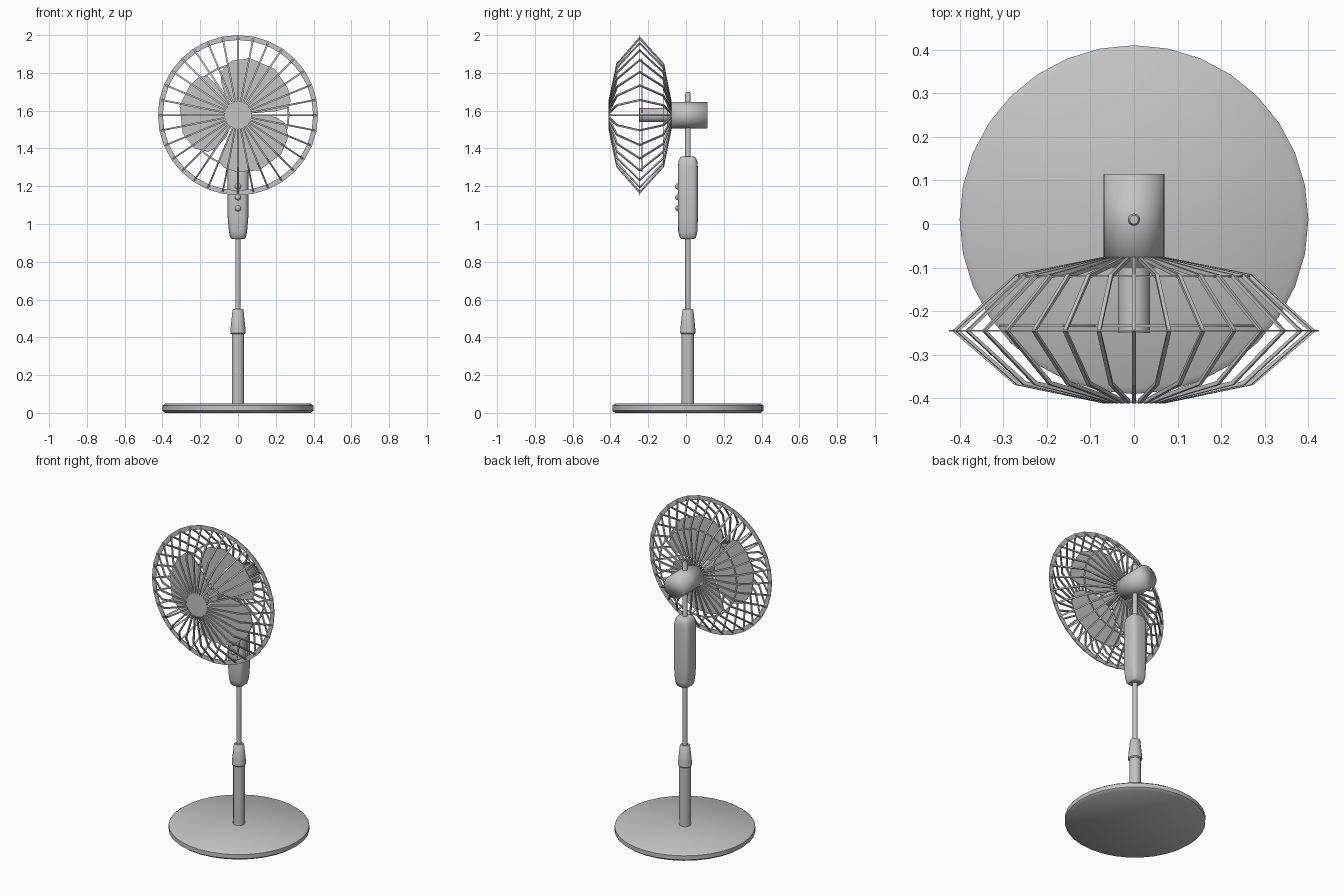
import bpy
import bmesh
import math
from mathutils import Matrix, Vector

cube = bpy.data.objects.get("Cube")
if cube:
    bpy.data.objects.remove(cube)

grey = bpy.data.materials.new("light_grey")
grey.use_nodes = True
COLOUR = (0.55, 0.55, 0.55, 1)
grey.diffuse_color = COLOUR
grey.node_tree.nodes["Principled BSDF"].inputs["Base Color"].default_value = COLOUR

AXIS_Y = 0.01          # stand centre line
HEAD_Z = 1.576         # fan axis height
GUARD_Y = -0.245       # plane of the guard rim
UP = Matrix.Translation((0, AXIS_Y, 0))
# local z becomes world y, for parts turned about the fan axis
HEAD = Matrix.Translation((0, 0, HEAD_Z)) @ Matrix.Rotation(-math.pi / 2, 4, "X")


def finish(name, bm, matrix, angle=40):
    bmesh.ops.transform(bm, matrix=matrix, verts=bm.verts)
    bmesh.ops.recalc_face_normals(bm, faces=bm.faces)
    mesh = bpy.data.meshes.new(name)
    bm.to_mesh(mesh)
    bm.free()
    mesh.materials.append(grey)
    obj = bpy.data.objects.new(name, mesh)
    bpy.context.collection.objects.link(obj)
    bpy.ops.object.select_all(action="DESELECT")
    obj.select_set(True)
    bpy.context.view_layer.objects.active = obj
    bpy.ops.object.shade_smooth_by_angle(angle=math.radians(angle))
    return obj


def bridge(bm, rings):
    for a, b in zip(rings, rings[1:]):
        for i in range(len(a)):
            j = (i + 1) % len(a)
            bm.faces.new((a[i], a[j], b[j], b[i]))


def lathe(name, profile, matrix, sides=32, closed=False, angle=40):
    """Turn (radius, height) points about local z; closed makes a hoop."""
    bm = bmesh.new()
    rings = []
    for r, h in profile:
        turns = [math.tau * i / sides for i in range(sides)]
        rings.append([bm.verts.new((r * math.cos(t), r * math.sin(t), h)) for t in turns])
    bridge(bm, rings + rings[:1] if closed else rings)
    if not closed:
        bm.faces.new(rings[0])
        bm.faces.new(rings[-1])
    return finish(name, bm, matrix, angle)


def hoop(name, inner, outer, y, half):
    lathe(name, [(inner, y - half), (outer, y - half), (outer, y + half), (inner, y + half)],
          HEAD, closed=True)


# Stand: base, telescopic pole and collar
lathe("base", [(0.385, 0), (0.4, 0.012), (0.4, 0.038), (0.385, 0.049)], UP)
lathe("lower_pole", [(0.033, 0.045), (0.033, 0.43)], UP, 24)
lathe("collar", [(0.036, 0.418), (0.041, 0.424), (0.039, 0.45), (0.029, 0.545), (0.024, 0.55)], UP, 24)
lathe("upper_pole", [(0.014, 0.54), (0.014, 1.69), (0.01, 1.698)], UP, 16)

# Control housing: rounded-rectangle sections lofted upward
bm = bmesh.new()
rings = []
for z, hx, hy in [(0.92, 0.032, 0.034), (0.928, 0.041, 0.043), (0.96, 0.048, 0.051), (1.04, 0.055, 0.053),
                  (1.3, 0.055, 0.053), (1.335, 0.049, 0.049), (1.352, 0.04, 0.041), (1.357, 0.03, 0.032)]:
    ring = []
    for i in range(32):
        c, s = math.cos(math.tau * i / 32), math.sin(math.tau * i / 32)
        ring.append(bm.verts.new((hx * math.copysign(abs(c) ** 0.55, c),
                                  hy * math.copysign(abs(s) ** 0.55, s), z)))
    rings.append(ring)
bridge(bm, rings)
bm.faces.new(rings[0])
bm.faces.new(rings[-1])
finish("control_housing", bm, UP)

# Row of push buttons on the front of the housing
for n in range(3):
    bm = bmesh.new()
    bmesh.ops.create_uvsphere(bm, u_segments=16, v_segments=8, radius=0.016)
    finish(f"button_{n + 1}", bm, Matrix.Translation((0, -0.042, 1.083 + 0.058 * n)))

# Motor and blade shaft
lathe("motor", [(0.07, -0.1), (0.07, 0.115)], HEAD, angle=180)
lathe("blade_shaft", [(0.037, -0.25), (0.037, -0.09)], HEAD, 24)

# Three flat blades, outlined in polar form (degrees, radius)
outline = [(60, 0.02), (122, 0.13), (117, 0.2), (111, 0.25), (97, 0.29), (78, 0.308),
           (51, 0.313), (28, 0.3), (15, 0.288), (8, 0.265), (6, 0.2), (7, 0.09)]
for n in range(3):
    bm = bmesh.new()
    pts = []
    for deg, r in outline:
        t = math.radians(deg + 120 * n)
        pts.append(bm.verts.new((r * math.cos(t), -0.236, r * math.sin(t))))
    face = bm.faces.new(pts)
    side = bmesh.ops.extrude_face_region(bm, geom=[face])
    moved = [v for v in side["geom"] if isinstance(v, bmesh.types.BMVert)]
    bmesh.ops.translate(bm, vec=(0, 0.005, 0), verts=moved)
    finish(f"blade_{n + 1}", bm, Matrix.Translation((0, 0, HEAD_Z)))

# Guard: rim, rear hoop and front cap
hoop("guard_rim", 0.398, 0.424, GUARD_Y, 0.002)
hoop("rear_hoop", 0.264, 0.273, -0.12, 0.002)
lathe("front_cap", [(0.073, -0.41), (0.073, -0.405)], HEAD)

# Guard wires: bent square rods repeated around the fan axis
wire = [(0.07, -0.08), (0.272, -0.12), (0.413, GUARD_Y), (0.272, -0.365), (0.07, -0.407)]
half = 0.0045
bm = bmesh.new()
for n in range(32):
    spin = Matrix.Rotation(math.tau * n / 32, 3, "Y")
    rings = []
    for i, (r, y) in enumerate(wire):
        r0, y0 = wire[max(i - 1, 0)]
        r1, y1 = wire[min(i + 1, len(wire) - 1)]
        along = Vector((r1 - r0, y1 - y0, 0)).normalized()
        out = Vector((-along.y, along.x, 0)) * half
        cross = Vector((0, 0, half))
        mid = Vector((r, y, 0))
        rings.append([bm.verts.new(spin @ (mid + d))
                      for d in (out + cross, out - cross, -out - cross, cross - out)])
    bridge(bm, rings)
    bm.faces.new(rings[0])
    bm.faces.new(rings[-1])
finish("guard_wires", bm, Matrix.Translation((0, 0, HEAD_Z)), 20)
